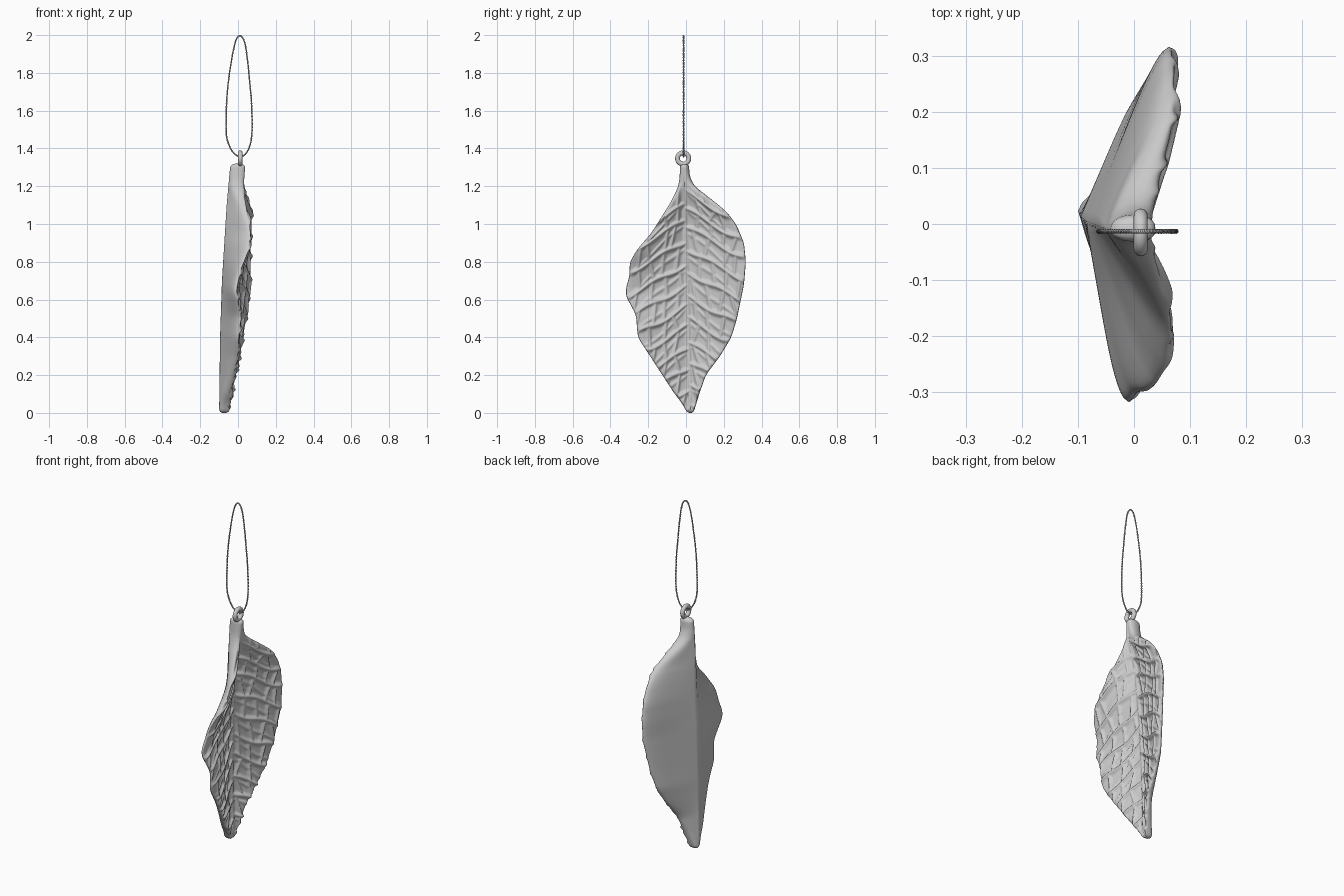
import bpy, bmesh, math, random
from mathutils import Vector

if "Cube" in bpy.data.objects:
    bpy.data.objects.remove(bpy.data.objects["Cube"])

random.seed(4)

def lerp_table(table, z):
    if z <= table[0][0]:
        return table[0][1]
    for (a, p), (b, q) in zip(table, table[1:]):
        if z <= b:
            return p + (q - p) * (z - a) / (b - a)
    return table[-1][1]

def soft(table, z):
    return sum(lerp_table(table, z + d) for d in (-.02, -.01, 0, .01, .02)) / 5

# Leaf outline, rim and spine profiles: (height, value)
LEFT = [(0, .005), (.05, -.02), (.1, -.06), (.2, -.125), (.3, -.19), (.4, -.255), (.52, -.265),
        (.62, -.319), (.67, -.316), (.72, -.3), (.8, -.297), (.87, -.255), (.95, -.185),
        (1.1, -.09), (1.18, -.048), (1.23, -.035), (1.32, -.03)]
RIGHT = [(0, .04), (.1, .07), (.2, .105), (.3, .18), (.4, .24), (.5, .27), (.68, .307),
         (.8, .317), (.9, .307), (1, .265), (1.07, .21), (1.15, .11), (1.2, .045), (1.25, .02), (1.32, .015)]
RIM_L = [(0, -.045), (.1, -.03), (.3, .015), (.5, .03), (.65, .01), (.75, .03), (.85, .07),
         (.95, .085), (1.1, .06), (1.2, .04), (1.32, .04)]
RIM_R = [(0, -.045), (.1, -.02), (.3, .025), (.5, .06), (.7, .083), (.95, .085), (1.08, .09),
         (1.15, .065), (1.22, .04), (1.32, .04)]
SPINE = [(0, -.1), (.4, -.095), (.7, -.085), (1.1, -.06), (1.32, -.04)]
THICK = [(0, .05), (.2, .042), (1, .042), (1.1, .055), (1.2, .078), (1.32, .08)]

# Vein layout: side veins start at these heights and drop toward the tip
STARTS = {-1: [.03, .13, .24, .34, .46, .57, .68, .79, .91, 1.02, 1.1, 1.3],
          1: [.05, .16, .27, .37, .5, .62, .75, .87, .99, 1.08, 1.17, 1.4]}
CROSS = {(s, k, j): (.05 + .07 * j + random.uniform(-.02, .02), random.uniform(-.04, .04))
         for s in (-1, 1) for k in range(11) for j in range(4)}

def bump(d, w):
    return math.exp(-(d / w) ** 2)

def veins(side, d, z):
    t = z + .62 * d - .25 * d * d + .012 * math.sin(d * 28 + z * 9)
    h = .014 * bump(d, .011)
    starts = STARTS[side]
    for k, z0 in enumerate(starts[:-1]):
        h = max(h, .016 * bump(t - z0, .012))
        z1 = starts[k + 1]
        if z0 <= t < z1:
            f = (t - z0) / (z1 - z0)
            for j in range(4):
                c, slant = CROSS[side, k, j]
                h = max(h, .011 * bump(d - c - slant * (f - .5), .009))
            # a faint in-between vein
            h = max(h, .007 * bump((f - .5) * (z1 - z0) + .3 * (d - .12), .01))
    return h

def build_leaf():
    rows, nf, nb, top = 250, 120, 44, 1.32
    bm = bmesh.new()
    rings = []
    for i in range(rows + 1):
        z = top * i / rows
        end = min(z, top - z) / .022
        e = .3 + .7 * math.sqrt(1 - (1 - min(1, end)) ** 2)
        yc = .024 - .035 * z / top
        th = soft(THICK, z)
        stem = min(1, max(0, (z - 1.1) / .12))
        spine = soft(SPINE, z) + th / 2
        fade = (1 - stem) * min(1, z / .08)
        edges = {-1: (soft(LEFT, z), soft(RIM_L, z) - th / 2), 1: (soft(RIGHT, z), soft(RIM_R, z) - th / 2)}
        ts = [(-1 + 2 * k / nf, 1) for k in range(nf + 1)] + [(1 - 2 * k / nb, -1) for k in range(1, nb)]
        ring = []
        for t, face in ts:
            u = .5 * t + .5 * math.sin(t * math.pi / 2)
            side = 1 if u >= 0 else -1
            a = abs(u)
            ey, rx = edges[side]
            d = a * abs(ey - yc)
            y = yc + (ey - yc) * a * e
            mid = spine + (rx - spine) * a
            rnd = math.sqrt(max(0, 1 - a ** (7 - 4.5 * stem)))
            x = mid + face * th / 2 * rnd * e
            if face > 0:
                x += veins(side, d, z) * fade * min(1, rnd * 1.3) - .004 * fade * rnd
            ring.append(bm.verts.new((x, y, z)))
        rings.append(ring)
    n = len(rings[0])
    for r, s in zip(rings, rings[1:]):
        for k in range(n):
            m = (k + 1) % n
            bm.faces.new((r[k], r[m], s[m], s[k]))
    bm.faces.new(rings[0][::-1])
    bm.faces.new(rings[-1])
    bmesh.ops.recalc_face_normals(bm, faces=bm.faces)
    for f in bm.faces:
        f.smooth = True
    me = bpy.data.meshes.new("leaf")
    bm.to_mesh(me)
    bm.free()
    bpy.context.collection.objects.link(bpy.data.objects.new("leaf", me))

build_leaf()

# Hanging ring on the stem
bpy.ops.mesh.primitive_torus_add(location=(.012, -.015, 1.347), rotation=(0, math.pi / 2, 0),
                                 major_radius=.03, minor_radius=.0125, major_segments=40, minor_segments=16)
bpy.context.object.name = "hanging_ring"
bpy.ops.object.shade_smooth()

# Cord loop made of two twisted strands
CORD = [(.01, 1.996), (.034, 1.965), (.05, 1.87), (.062, 1.75), (.072, 1.63), (.073, 1.47), (.05, 1.385),
        (.01, 1.357), (-.03, 1.385), (-.058, 1.45), (-.063, 1.53), (-.058, 1.68), (-.042, 1.82), (-.015, 1.96)]

def cord_point(s):
    n = len(CORD)
    i = int(s) % n
    f = s - int(s)
    p0, p1, p2, p3 = (Vector(CORD[(i + k) % n]) for k in (-1, 0, 1, 2))
    return .5 * (2 * p1 + (p2 - p0) * f + (2 * p0 - 5 * p1 + 4 * p2 - p3) * f * f
                 + (3 * p1 - p0 - 3 * p2 + p3) * f ** 3)

def strand(name, phase):
    cu = bpy.data.curves.new(name, "CURVE")
    cu.dimensions = "3D"
    cu.bevel_depth = .0024
    cu.bevel_resolution = 1
    count = 700
    sp = cu.splines.new("POLY")
    sp.points.add(count - 1)
    sp.use_cyclic_u = True
    for i in range(count):
        s = len(CORD) * i / count
        p = cord_point(s)
        g = (cord_point(s + .01) - p).normalized()
        a = phase + 2 * math.pi * 64 * i / count
        r = .0021
        sp.points[i].co = (p.x - g.y * r * math.cos(a), -.013 + r * math.sin(a), p.y + g.x * r * math.cos(a), 1)
    bpy.context.collection.objects.link(bpy.data.objects.new(name, cu))

strand("cord_strand_a", 0)
strand("cord_strand_b", math.pi)
